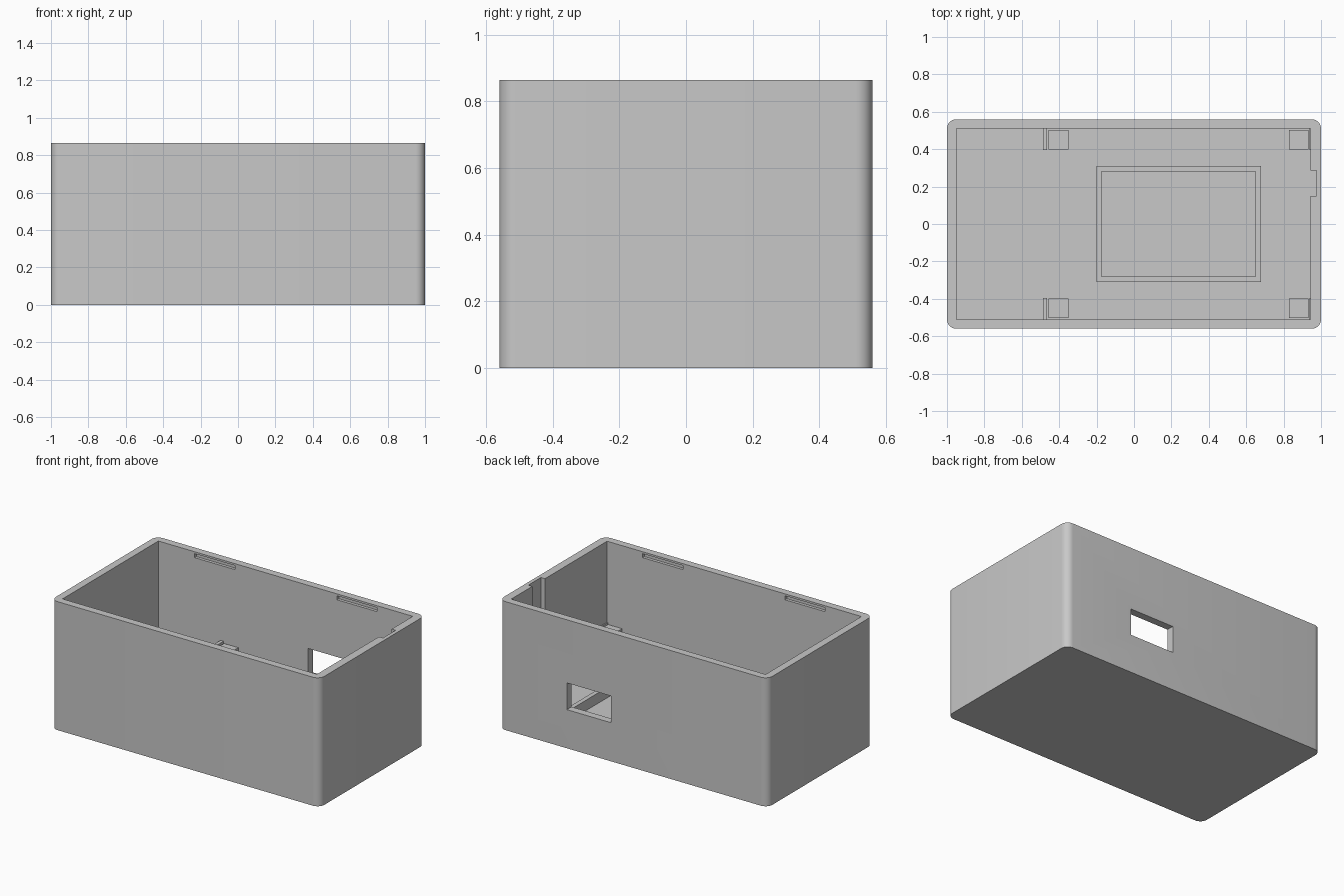
import bpy, bmesh, math
from mathutils import Vector

if "Cube" in bpy.data.objects:
    bpy.data.objects.remove(bpy.data.objects["Cube"], do_unlink=True)

HX, HY, HEIGHT = 1.0, 0.56, 0.865
FLOOR = 0.05
RADIUS = 0.05
INNER_Y = 0.51

grey = bpy.data.materials.new("plain grey")
grey.use_nodes = True
grey.diffuse_color = (0.58, 0.58, 0.58, 1)
grey.node_tree.nodes["Principled BSDF"].inputs["Base Color"].default_value = (0.58, 0.58, 0.58, 1)


def finish(name, bm):
    mesh = bpy.data.meshes.new(name)
    bm.normal_update()
    bm.to_mesh(mesh)
    bm.free()
    obj = bpy.data.objects.new(name, mesh)
    mesh.materials.append(grey)
    bpy.context.collection.objects.link(obj)
    return obj


def block(name, x, y, z):
    """Axis-aligned block from (low, high) pairs."""
    bm = bmesh.new()
    bmesh.ops.create_cube(bm, size=1)
    for v in bm.verts:
        v.co = Vector([(r[0] + r[1]) / 2 + c * (r[1] - r[0]) for r, c in zip((x, y, z), v.co)])
    return finish(name, bm)


def activate(obj):
    bpy.ops.object.select_all(action='DESELECT')
    obj.select_set(True)
    bpy.context.view_layer.objects.active = obj


def cut(target, x, y, z):
    cutter = block("cutter", x, y, z)
    cutter.hide_render = True
    mod = target.modifiers.new("cut", 'BOOLEAN')
    mod.operation = 'DIFFERENCE'
    mod.solver = 'EXACT'
    mod.object = cutter
    activate(target)
    bpy.ops.object.modifier_apply(modifier=mod.name)
    bpy.data.objects.remove(cutter, do_unlink=True)


# Outer body: rounded rectangle pulled upwards
bm = bmesh.new()
STEPS = 8
ring = []
for quarter, (sx, sy) in enumerate([(1, 1), (-1, 1), (-1, -1), (1, -1)]):
    for i in range(STEPS + 1):
        a = math.pi / 2 * (quarter + i / STEPS)
        ring.append(bm.verts.new((sx * (HX - RADIUS) + RADIUS * math.cos(a),
                                  sy * (HY - RADIUS) + RADIUS * math.sin(a), 0)))
base = bm.faces.new(ring)
top = bmesh.ops.extrude_face_region(bm, geom=[base])
bmesh.ops.translate(bm, vec=(0, 0, HEIGHT), verts=[g for g in top["geom"] if isinstance(g, bmesh.types.BMVert)])
bmesh.ops.recalc_face_normals(bm, faces=bm.faces)
body = finish("enclosure_body", bm)

# Cavity, side channel and port window in the back wall
cut(body, (-0.95, 0.945), (-INNER_Y, INNER_Y), (FLOOR, 1))
cut(body, (0.9, 0.975), (0.15, 0.285), (FLOOR, 1))
cut(body, (0.165, 0.495), (0.45, 0.65), (0.26, 0.44))

# Lid latch slots inside the two long walls
for sx in (-1, 1):
    for sy in (-1, 1):
        cut(body, sorted((sx * 0.38, sx * 0.68)), sorted((sy * 0.49, sy * 0.53)), (0.825, 0.852))

activate(body)
bpy.ops.object.shade_smooth_by_angle(angle=math.radians(30))

# Low fence on the floor
fence = block("floor_fence", (-0.2, 0.68), (-0.31, 0.31), (FLOOR - 0.01, 0.12))
cut(fence, (-0.175, 0.65), (-0.28, 0.28), (0, 1))

# Board posts with a thin end stop beside each
for side, sy in (("front", -1), ("back", 1)):
    post_y = sorted((sy * 0.397, sy * 0.503))
    stop_y = sorted((sy * 0.395, sy * (INNER_Y + 0.01)))
    block(side + "_right_post", (-0.456, -0.35), post_y, (FLOOR - 0.01, 0.31))
    block(side + "_left_post", (0.828, 0.932), post_y, (FLOOR - 0.01, 0.31))
    block(side + "_right_stop", (-0.487, -0.465), stop_y, (FLOOR - 0.01, 0.32))
    block(side + "_left_stop", (0.937, 0.955), stop_y, (FLOOR - 0.01, 0.32))
